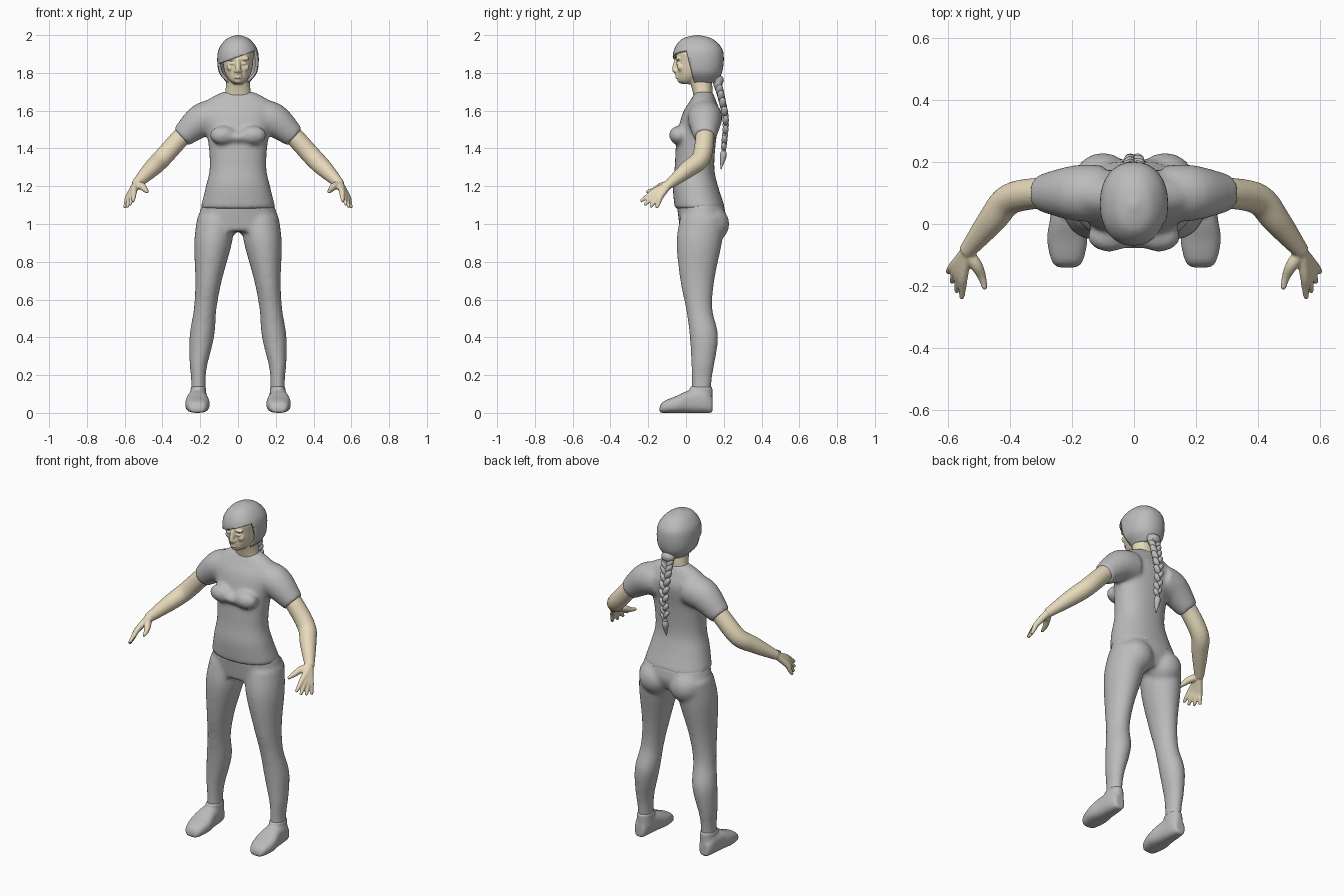
import bpy
import bmesh
import math
from mathutils import Matrix, Vector

default_cube = bpy.data.objects.get("Cube")
if default_cube:
    bpy.data.objects.remove(default_cube, do_unlink=True)


def make_material(name, red, green, blue):
    material = bpy.data.materials.new(name)
    material.use_nodes = True
    material.diffuse_color = (red, green, blue, 1)
    shader = material.node_tree.nodes["Principled BSDF"]
    shader.inputs["Base Color"].default_value = material.diffuse_color
    return material


GREY = make_material("neutral grey", .5, .5, .5)
SKIN = make_material("pale skin", .8, .7, .5)


def spline(rows, steps=6):
    """Interpolate rows of numbers with a smooth curve through every row."""
    last = len(rows) - 1
    result = []
    for index in range(last):
        before, start, end, after = (
            rows[max(0, min(last, index + shift))] for shift in range(-1, 3))
        for step in range(steps):
            t = step / steps
            row = []
            for p, q, r, e in zip(before, start, end, after):
                cubic = 3 * (q - r) + e - p
                square = 2 * p - 5 * q + 4 * r - e
                row.append(q + t * (r - p + t * (square + t * cubic)) / 2)
            result.append(row)
    return result + [list(rows[last])]


def soft_power(value, power):
    return math.copysign(abs(value) ** (2 / power), value)


def loft(bm, rings, power=2, sides=32):
    """Skin closed rings given as (centre, half axis across, half axis along)."""
    loops = []
    for centre, across, along in rings:
        angles = [math.tau * corner / sides for corner in range(sides)]
        loops.append([bm.verts.new(centre
                                   + across * soft_power(math.cos(angle), power)
                                   + along * soft_power(math.sin(angle), power))
                      for angle in angles])
    for lower, upper in zip(loops, loops[1:]):
        for corner in range(sides):
            following = (corner + 1) % sides
            bm.faces.new((lower[corner], lower[following], upper[following], upper[corner]))
    bm.faces.new(reversed(loops[0]))
    bm.faces.new(loops[-1])


def column(bm, rows, centre_line=lambda z: 0, power=2.2):
    """Upright form from rows of (height, half width, front, back)."""
    rings = []
    for z, half_width, front, back in spline(rows):
        centre = Vector((centre_line(z), (front + back) / 2, z))
        rings.append((centre, Vector((half_width, 0, 0)), Vector((0, (back - front) / 2, 0))))
    loft(bm, rings, power)


def limb(bm, rows, side=1):
    """Round form swept along rows of (x, y, z, radius)."""
    rows = spline(rows)
    points = [Vector((side * x, y, z)) for x, y, z, radius in rows]
    rings = []
    for index, point in enumerate(points):
        ahead = points[min(index + 1, len(points) - 1)]
        direction = (ahead - points[max(index - 1, 0)]).normalized()
        across = direction.cross(Vector((.3, 1, .1))).normalized()
        radius = rows[index][-1]
        rings.append((point, across * radius, direction.cross(across) * radius))
    loft(bm, rings, sides=20)


def ball(bm, centre, scale, turn=0):
    placement = (Matrix.Translation(centre) @ Matrix.Rotation(turn, 4, 'Y')
                 @ Matrix.Diagonal(scale).to_4x4())
    bmesh.ops.create_uvsphere(bm, u_segments=20, v_segments=12, radius=1, matrix=placement)


def finish(name, bm, material, voxel=0, smoothing=0):
    """Turn the working mesh into an object, fusing its forms when a voxel size is given."""
    bmesh.ops.recalc_face_normals(bm, faces=bm.faces)
    for face in bm.faces:
        face.smooth = True
    mesh = bpy.data.meshes.new(name)
    bm.to_mesh(mesh)
    bm.free()
    mesh.materials.append(material)
    part = bpy.data.objects.new(name, mesh)
    bpy.context.collection.objects.link(part)
    if voxel:
        fuse = part.modifiers.new("fuse", 'REMESH')
        fuse.mode = 'VOXEL'
        fuse.voxel_size = voxel
        fuse.use_smooth_shade = True
        soften = part.modifiers.new("soften", 'SMOOTH')
        soften.iterations = smoothing
    return part


SIDES = {"left": 1, "right": -1}

# Shirt: trunk, bust and short sleeves
bm = bmesh.new()
column(bm, [(1.08, .2, -.06, .21), (1.2, .17, -.07, .17), (1.3, .15, -.06, .15),
            (1.45, .16, -.05, .16), (1.58, .19, -.02, .18), (1.65, .17, .02, .16),
            (1.7, .08, .05, .14)])
ball(bm, (0, -.04, 1.46), (.1, .04, .03))
for side in SIDES.values():
    ball(bm, (side * .08, -.04, 1.47), (.07, .05, .05))
    limb(bm, [(.1, .1, 1.57, .09), (.19, .1, 1.55, .09), (.3, .1, 1.46, .06)], side)
finish("shirt", bm, GREY, voxel=.011, smoothing=8)

# Trousers: hips, seat and legs
bm = bmesh.new()
column(bm, [(1.11, .19, -.05, .2), (1.03, .21, -.04, .21), (.96, .21, -.03, .18)])
for side in SIDES.values():
    ball(bm, (side * .1, .13, 1), (.1, .1, .1))
    column(bm, [(1.04, .1, -.03, .21), (.9, .1, -.05, .19), (.7, .07, -.03, .15),
                (.55, .06, 0, .14), (.4, .065, .02, .17), (.2, .04, .03, .14),
                (.1, .04, .03, .13)],
           lambda z: side * min(.21, .24 - .12 * z), power=2)
finish("trousers", bm, GREY, voxel=.011, smoothing=8)

for side_name, side in SIDES.items():
    # Shoe: rows of (y, half width, height) from toe to heel, plus an ankle collar
    bm = bmesh.new()
    rings = []
    for y, half_width, height in spline([(-.14, .03, .03), (-.12, .05, .06), (-.05, .065, .09),
                                         (.02, .055, .12), (.1, .045, .12), (.14, .03, .08)]):
        rings.append((Vector((side * .215, y, height / 2)),
                      Vector((half_width, 0, 0)), Vector((0, 0, height / 2))))
    loft(bm, rings, power=2.6)
    column(bm, [(.06, .045, .02, .14), (.14, .04, .02, .14)], lambda z: side * .21)
    finish(side_name + "_shoe", bm, GREY, voxel=.008, smoothing=4)

    # Arm with spread fingers and thumb
    bm = bmesh.new()
    wrist = Vector((.54, -.09, 1.21))
    limb(bm, [(.24, .1, 1.51, .05), (.3, .1, 1.46, .05), (.4, .08, 1.35, .05),
              (.46, .01, 1.29, .045), (*wrist, .026)], side)
    for finger in range(4):
        spread = finger / 3
        knuckle = Vector((.55, -.165, 1.175)).lerp(Vector((.58, -.135, 1.145)), spread)
        tip = Vector((.555, -.24, 1.12)).lerp(Vector((.6, -.155, 1.085)), spread)
        tip += (tip - knuckle) * math.sin(math.pi * spread) / 6
        limb(bm, [(*wrist, .02), (*knuckle, .016), (*knuckle.lerp(tip, .5), .013), (*tip, .008)], side)
    limb(bm, [(*wrist, .02), (.51, -.13, 1.2, .02), (.49, -.17, 1.18, .014), (.48, -.21, 1.17, .008)], side)
    finish(side_name + "_arm", bm, SKIN, voxel=.005, smoothing=3)

# Head: neck, skull, nose, lips and chin
bm = bmesh.new()
column(bm, [(1.63, .08, .05, .14), (1.72, .065, .03, .14), (1.81, .06, 0, .13)])
column(bm, [(1.74, .02, -.02, .03), (1.76, .045, -.04, .07), (1.8, .07, -.045, .14),
            (1.86, .08, -.05, .17), (1.92, .08, -.05, .17), (1.97, .04, 0, .11)])
limb(bm, [(0, -.05, 1.87, .01), (0, -.06, 1.82, .014), (0, -.05, 1.805, .012)])
for lip_height in (1.775, 1.79):
    ball(bm, (0, -.045, lip_height), (.022, .012, .006))
ball(bm, (0, -.03, 1.76), (.02, .015, .015))
# Nostrils, brows, eyes and cheeks
for side in SIDES.values():
    ball(bm, (side * .012, -.055, 1.81), (.01, .01, .01))
    ball(bm, (side * .03, -.04, 1.875), (.03, .015, .01))
    ball(bm, (side * .033, -.043, 1.85), (.014, .01, .007))
    ball(bm, (side * .04, -.03, 1.83), (.02, .015, .02))
finish("head", bm, SKIN, voxel=.005, smoothing=3)

# Hair cap with a swept fringe cut around the face
bm = bmesh.new()
column(bm, [(1.75, .06, 0, .16), (1.8, .1, -.05, .19), (1.87, .11, -.07, .2),
            (1.93, .1, -.06, .19), (1.98, .06, -.02, .14), (2, .01, .05, .07)])
cuts = [(Vector((0, .01, 1.88)), Vector((0, 1, .25))),
        (Vector((0, 0, 1.885)), Vector((-.35, 0, 1)))]
for point, normal in cuts:
    bmesh.ops.bisect_plane(bm, geom=[*bm.verts, *bm.edges, *bm.faces],
                           plane_co=point, plane_no=normal)
opening = [face for face in bm.faces
           if all((face.calc_center_median() - point).dot(normal) < 0 for point, normal in cuts)]
bmesh.ops.delete(bm, geom=opening, context='FACES')
shell = finish("hair_cap", bm, GREY).modifiers.new("thickness", 'SOLIDIFY')
shell.thickness = .014

# Braid: alternating slanted strands, a knot, a tie and a tuft
bm = bmesh.new()
strands = spline([(.165, 1.75), (.185, 1.68), (.21, 1.55), (.2, 1.41)])
for index, (y, z) in enumerate(strands):
    size = 1.1 - .4 * index / len(strands)
    lean = (-1) ** index
    ball(bm, (lean * .014 * size, y, z), Vector((.018, .02, .034)) * size, lean * .55)
ball(bm, (0, .17, 1.76), (.04, .03, .03))
ball(bm, (0, .2, 1.39), (.013, .013, .01))
limb(bm, [(0, .2, 1.39, .01), (0, .197, 1.36, .018), (0, .185, 1.29, .002)])
finish("braid", bm, GREY)
